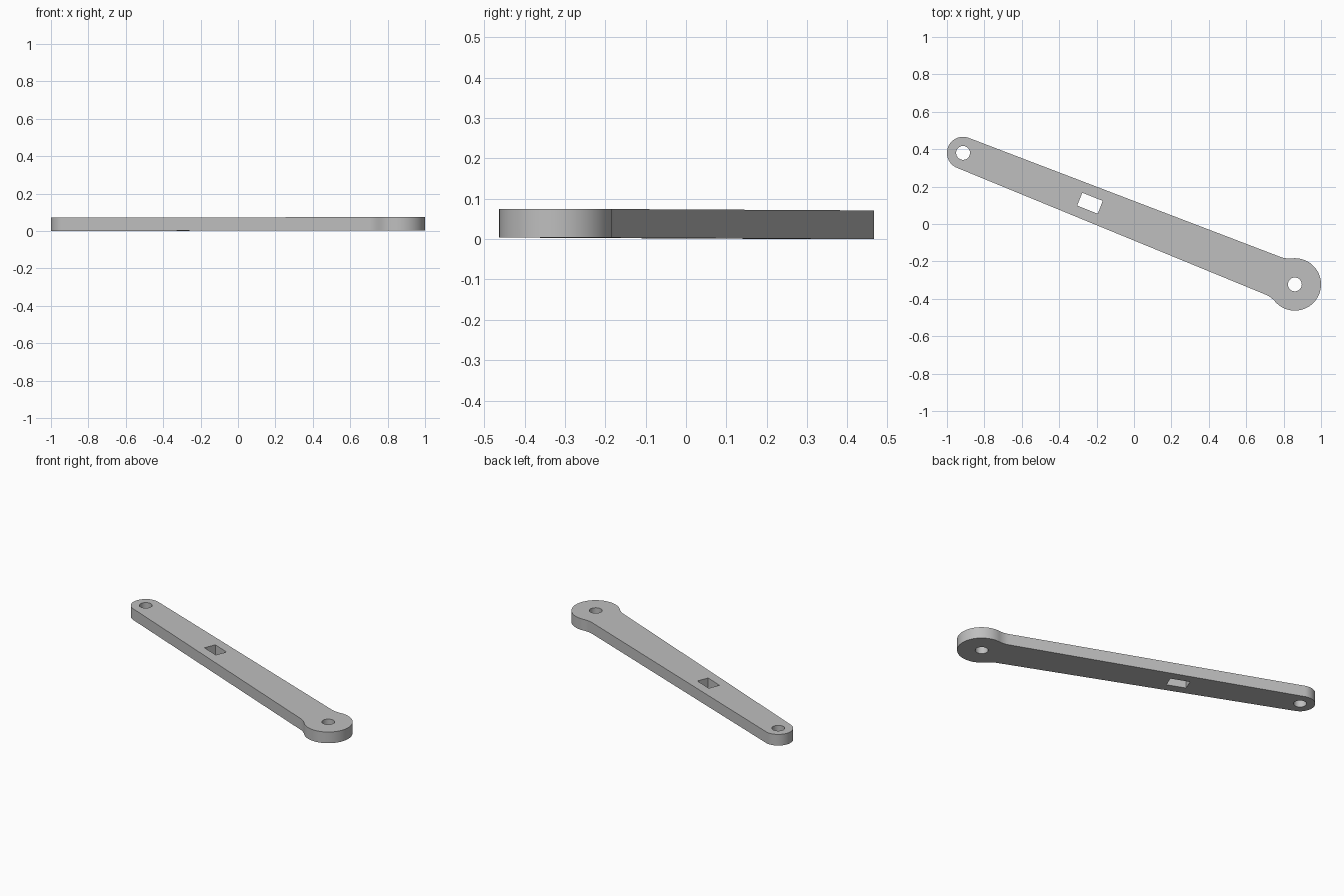
import bpy, bmesh
from math import pi, sin, cos, sqrt, atan2
from mathutils import Vector, Matrix

cube = bpy.data.objects.get("Cube")
if cube:
    bpy.data.objects.remove(cube, do_unlink=True)

# Main dimensions
SMALL = Vector((-0.914, 0.38))     # centre of the narrow eye
BIG = Vector((0.86, -0.323))       # centre of the wide eye
R_SMALL, R_BIG, R_HOLE, R_FILLET = 0.086, 0.14, 0.037, 0.14
TAPER = 0.0125                     # half angle of the widening bar
THICK, TILT = 0.071, 0.004
LENGTH = (BIG - SMALL).length


def arc(cx, cy, r, a0, a1, n):
    return [Vector((cx + r * cos(a0 + (a1 - a0) * i / n),
                    cy + r * sin(a0 + (a1 - a0) * i / n))) for i in range(n + 1)]


def circle(cx, r, n=48):
    return arc(cx, 0, r, 0, 2 * pi, n)[:-1]


# Half of the outline: narrow end, straight edge, fillet, wide end
normal = Vector((-sin(TAPER), cos(TAPER)))
along = Vector((cos(TAPER), sin(TAPER)))
rise = R_SMALL + R_FILLET + LENGTH * sin(TAPER)
big = Vector((LENGTH, 0))
fc = big + normal * rise - along * sqrt((R_BIG + R_FILLET) ** 2 - rise ** 2)
to_big = big - fc
half = arc(0, 0, R_SMALL, pi, pi / 2 + TAPER, 20)
half += arc(fc.x, fc.y, R_FILLET, TAPER - pi / 2, atan2(to_big.y, to_big.x), 8)
half += arc(LENGTH, 0, R_BIG, atan2(-to_big.y, -to_big.x), 0, 28)[1:]
outline = half + [Vector((p.x, -p.y)) for p in reversed(half[1:-1])]

# Rectangular slot
su, sl, sw = 0.73, 0.059, 0.037
slot = [Vector((su + a * sl, b * sw)) for a, b in ((-1, -1), (1, -1), (1, 1), (-1, 1))]

# Fill the profile around its openings, then extrude it
bm = bmesh.new()
edges = []
for loop in (outline, circle(0, R_HOLE), circle(LENGTH, R_HOLE), slot):
    vs = [bm.verts.new((p.x, p.y, 0)) for p in loop]
    edges += [bm.edges.new((vs[i - 1], vs[i])) for i in range(len(vs))]
bmesh.ops.triangle_fill(bm, use_beauty=True, use_dissolve=False, edges=edges)
ext = bmesh.ops.extrude_face_region(bm, geom=bm.faces[:])
top = [g for g in ext["geom"] if isinstance(g, bmesh.types.BMVert)]
bmesh.ops.translate(bm, verts=top, vec=(0, 0, THICK))

# Slight lengthwise tilt, then swing the bar into place
for v in bm.verts:
    v.co.z += TILT * (v.co.x + R_SMALL) / (LENGTH + R_SMALL + R_BIG)
d = BIG - SMALL
bm.transform(Matrix.Translation((SMALL.x, SMALL.y, 0)) @ Matrix.Rotation(atan2(d.y, d.x), 4, "Z"))
bmesh.ops.recalc_face_normals(bm, faces=bm.faces[:])
mesh = bpy.data.meshes.new("link_arm")
bm.to_mesh(mesh)
bm.free()

# Plain grey finish
mat = bpy.data.materials.new("grey")
mat.use_nodes = True
colour = (0.52, 0.52, 0.52, 1)
mat.diffuse_color = colour
mat.node_tree.nodes["Principled BSDF"].inputs["Base Color"].default_value = colour
mesh.materials.append(mat)

arm = bpy.data.objects.new("link_arm", mesh)
bpy.context.collection.objects.link(arm)
bpy.ops.object.select_all(action="DESELECT")
arm.select_set(True)
bpy.context.view_layer.objects.active = arm
bpy.ops.object.shade_smooth_by_angle(angle=pi / 6)
